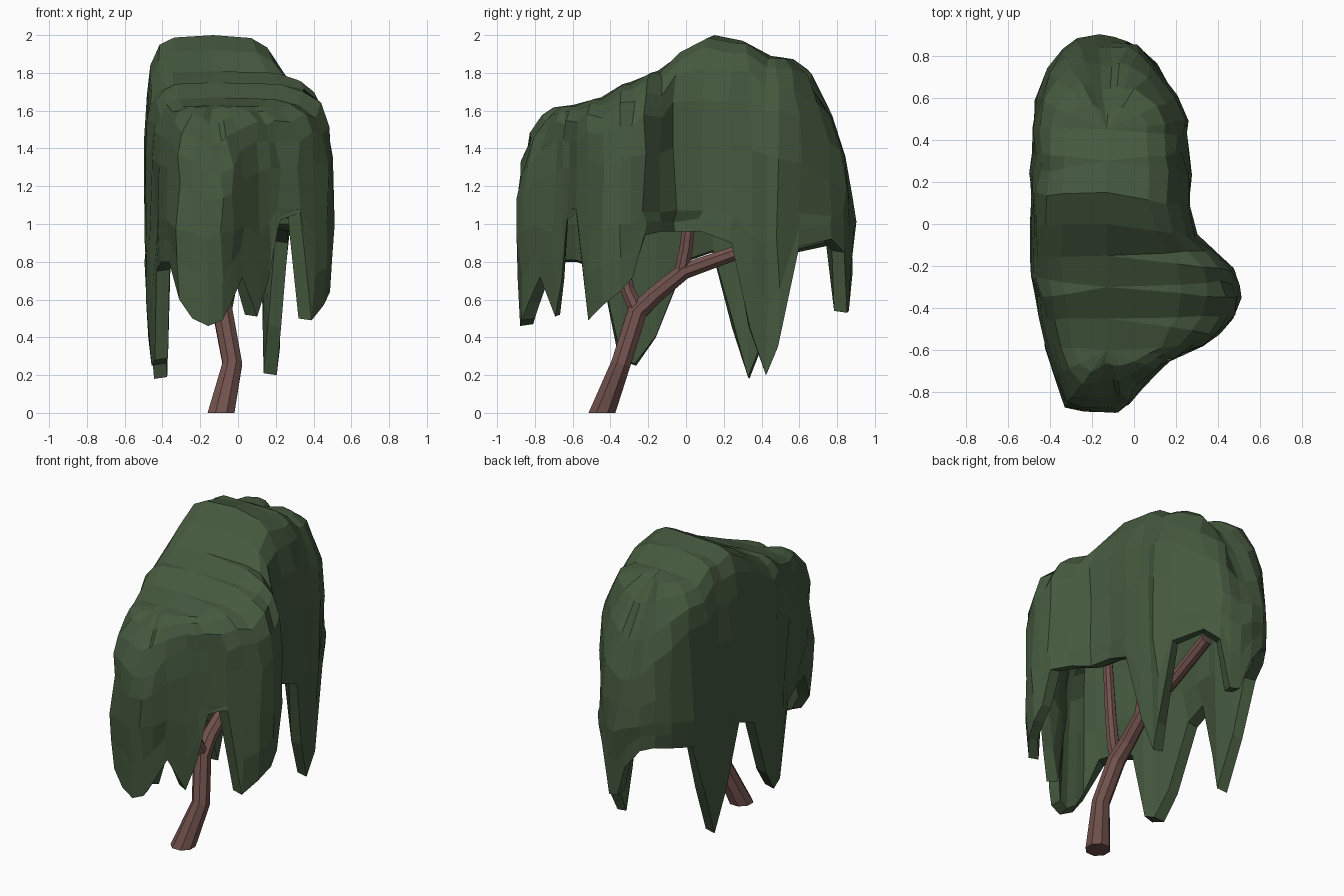
import bpy, bmesh, math, random
from mathutils import Vector

if "Cube" in bpy.data.objects:
    bpy.data.objects.remove(bpy.data.objects["Cube"])

random.seed(4)


def material(name, color):
    m = bpy.data.materials.new(name)
    m.diffuse_color = (*color, 1)
    m.use_nodes = True
    m.node_tree.nodes["Principled BSDF"].inputs["Base Color"].default_value = m.diffuse_color
    return m


LEAF = material("leaf green", (0.060, 0.100, 0.049))
BARK = material("bark brown", (0.165, 0.083, 0.074))


def finish(bm, name, mat):
    bmesh.ops.remove_doubles(bm, verts=bm.verts, dist=0.002)
    bmesh.ops.recalc_face_normals(bm, faces=bm.faces)
    me = bpy.data.meshes.new(name)
    bm.to_mesh(me)
    bm.free()
    me.materials.append(mat)
    ob = bpy.data.objects.new(name, me)
    bpy.context.collection.objects.link(ob)
    return ob


def loft(bm, rings, closed_ends=False):
    rows = [[bm.verts.new(p) for p in r] for r in rings]
    n = len(rows[0])
    for a, b in zip(rows, rows[1:]):
        for i in range(n):
            j = (i + 1) % n
            bm.faces.new((a[i], a[j], b[j], b[i]))
    if closed_ends:
        bm.faces.new(rows[0][::-1])
        bm.faces.new(rows[-1])


# Canopy outline seen from above, with the height of the hanging hem: x, y, hem z
OUTLINE = [
    (-.32, -.86, .6), (-.25, -.88, .5), (-.16, -.9, .46), (-.08, -.89, .49), (-.03, -.85, .58),
    (.03, -.78, .72), (.12, -.7, .51), (.17, -.66, .7), (.22, -.63, 1.02), (.33, -.58, 1.06),
    (.41, -.52, .49), (.47, -.44, .57), (.5, -.35, .64), (.49, -.28, .72), (.47, -.22, .94),
    (.38, -.13, .96),
    (.29, -.06, .96), (.26, .08, .96), (.265, .24, .9), (.25, .34, .45), (.24, .42, .2),
    (.25, .49, .35), (.2, .6, .88), (.1, .77, .92), (.03, .84, .85), (-.03, .87, .53),
    (-.1, .88, .54), (-.17, .89, .75), (-.27, .87, .88), (-.34, .82, .9), (-.4, .73, .88),
    (-.46, .59, .85), (-.48, .46, .5), (-.48, .34, .18), (-.49, .24, .45), (-.49, .14, .85),
    (-.5, 0, .8), (-.5, -.16, .4), (-.49, -.26, .25), (-.47, -.36, .28), (-.44, -.45, .75),
    (-.41, -.58, .8), (-.37, -.72, .8)]
# Crown ridge: y, z
RIDGE = [(-.6, 1.63), (-.45, 1.67), (-.3, 1.75), (-.15, 1.81), (0, 1.92), (.15, 2.0),
         (.3, 1.97), (.45, 1.89)]
SHOULDER = 1.1


def ridge_point(y):
    yr, z = min(RIDGE, key=lambda p: abs(p[0] - y))
    return Vector((-.13, yr, z))


def jitter(a=.014):
    return Vector([random.uniform(-a, a) for _ in range(3)])


# Canopy: drooping shell, hollow inside
rings = [[] for _ in range(15)]
for x, y, hem in OUTLINE:
    top = ridge_point(y)
    mid = Vector((top.x, top.y, 0))
    out = Vector((x, y, 0))
    d = out - mid
    u = d.normalized()
    side = abs(u.x) ** 2
    n = (1.7 if y < 0 else 1.5) + side * (3.4 if x < 0 else 3.0 if y < 0 else 2.6)
    hem_pt = out - u * .05 * max(0, .9 - hem)
    inner = out - u * .12

    def at(p, z):
        return Vector((p.x, p.y, z))

    def crown(edge, deg, height):
        a = math.radians(deg)
        f, g = math.cos(a) ** (2 / n), math.sin(a) ** (2 / n)
        return at(mid + (edge - mid) * f, SHOULDER + (height - SHOULDER) * g)

    # inside: ridge, inner crown, inner wall, inner hem
    low = top.z - .12
    rings[0].append(at(top, low))
    for k, deg in enumerate((65, 40, 15)):
        rings[1 + k].append(crown(inner, deg, low))
    rings[4].append(at(inner, max(1.0, hem + .02)))
    rings[5].append(at(hem_pt - u * .07, hem + .01))
    # outside wall, hem up to shoulder
    rings[6].append(at(hem_pt, hem))
    rings[7].append(at(out.lerp(hem_pt, .5), hem + (SHOULDER - hem) * .4) + jitter())
    rings[8].append(at(out, hem + (SHOULDER - hem) * .75) + jitter())
    # rounded crown
    for k, deg in enumerate((6, 22, 40, 58, 75)):
        rings[9 + k].append(crown(out, deg, top.z) + jitter((.016, .016, .014, .008, 0)[k]))
    rings[14].append(top)
bm = bmesh.new()
loft(bm, rings)
finish(bm, "canopy", LEAF)


# Trunk and branches: eight-sided tubes along bent paths (x, y, z, radius)
def tube(name, path, sides=8):
    pts = [Vector(p[:3]) for p in path]
    rr = []
    for i, p in enumerate(path):
        t = (pts[min(i + 1, len(pts) - 1)] - pts[max(i - 1, 0)]).normalized()
        if i == 0 and p[2] == 0:
            t = Vector((0, 0, 1))
        e = Vector((1, 0, 0))
        e = (e - t * e.dot(t)).normalized()
        f = t.cross(e)
        rr.append([pts[i] + (e * math.cos(s) + f * math.sin(s)) * p[3]
                   for s in (2 * math.pi * (k + .5) / sides for k in range(sides))])
    bm = bmesh.new()
    loft(bm, rr, True)
    finish(bm, name, BARK)


tube("trunk", [(-.09, -.445, 0, .077), (-.03, -.345, .26, .056), (-.08, -.26, .53, .056),
               (-.09, -.17, .62, .05), (-.08, -.01, .75, .046), (-.08, .27, .85, .04),
               (-.08, .58, 1.0, .04)])
tube("front_branch", [(-.08, -.25, .52, .045), (-.1, -.31, .65, .039), (-.12, -.36, .9, .036),
                      (-.13, -.4, 1.3, .03)])
tube("middle_branch", [(-.08, -.03, .72, .04), (-.07, 0, .87, .038), (-.05, .05, 1.3, .03)])
